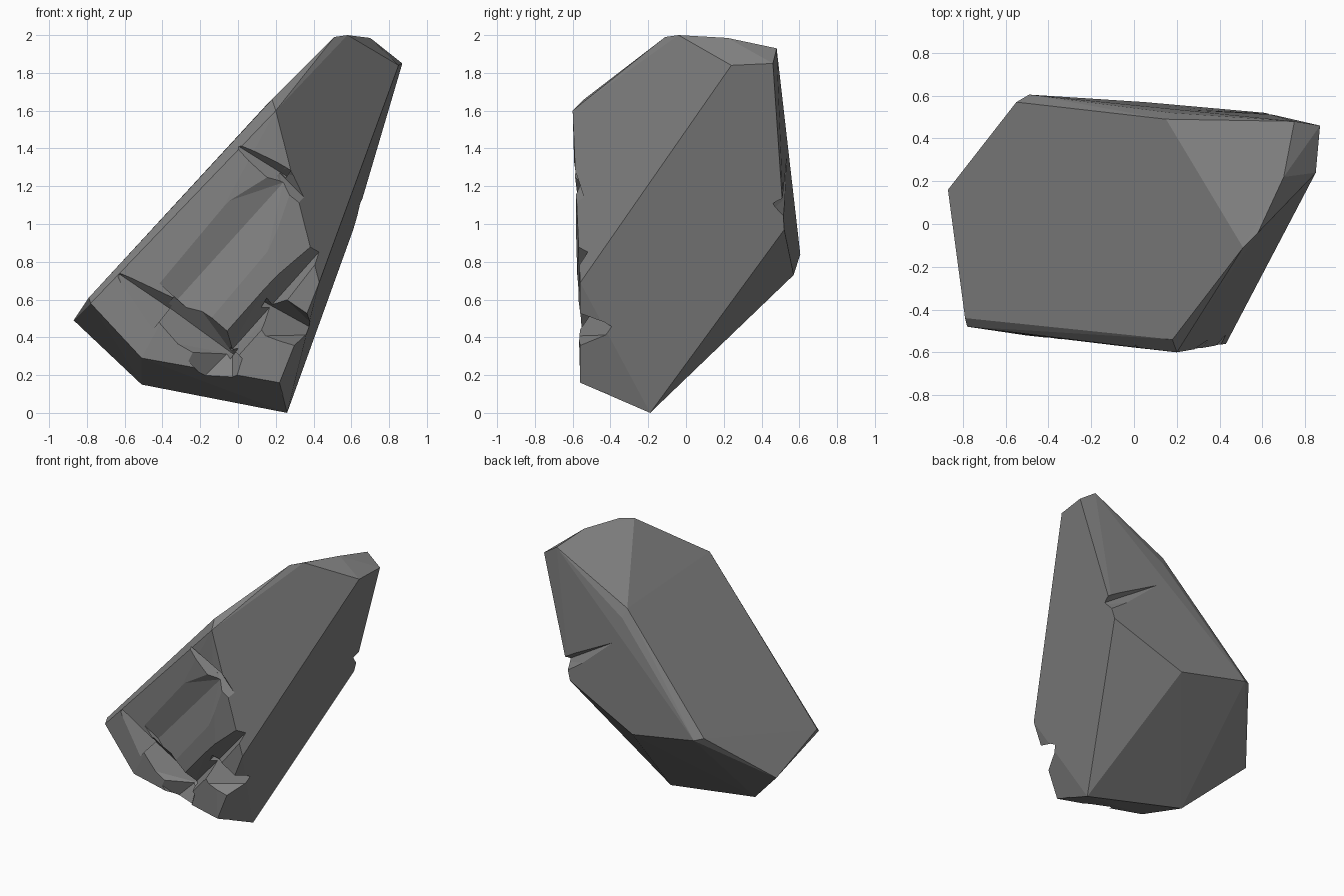
import bpy
import bmesh
from mathutils import Vector

if "Cube" in bpy.data.objects:
    bpy.data.objects.remove(bpy.data.objects["Cube"])

# Stone colour
stone = bpy.data.materials.new("grey_stone")
stone.use_nodes = True
GREY = (0.22, 0.22, 0.22, 1)
stone.diffuse_color = GREY
bsdf = stone.node_tree.nodes["Principled BSDF"]
bsdf.inputs["Base Color"].default_value = GREY
bsdf.inputs["Roughness"].default_value = 0.9


def hull(name, points):
    """Solid made from the convex hull of a few corner points."""
    bm = bmesh.new()
    verts = [bm.verts.new(p) for p in points]
    res = bmesh.ops.convex_hull(bm, input=verts)
    loose = {g for g in res["geom_interior"] + res["geom_unused"]
             if isinstance(g, bmesh.types.BMVert)}
    bmesh.ops.delete(bm, geom=list(loose), context="VERTS")
    bmesh.ops.dissolve_limit(bm, angle_limit=0.02, verts=bm.verts, edges=bm.edges)
    bmesh.ops.recalc_face_normals(bm, faces=bm.faces)
    mesh = bpy.data.meshes.new(name)
    bm.to_mesh(mesh)
    bm.free()
    mesh.materials.append(stone)
    obj = bpy.data.objects.new(name, mesh)
    bpy.context.collection.objects.link(obj)
    return obj


# Main body: leaning, faceted slab
rock = hull("rock_body", [
    # sloping top with its chamfered front and back edges
    (-.87, .16, .49), (-.79, -.44, .61), (-.78, -.48, .58),
    (.18, -.54, 1.66), (.20, -.60, 1.60),
    (-.55, .57, .86), (-.49, .605, .84), (.15, .49, 1.63), (.17, .52, 1.56),
    # rounded peak
    (.51, -.11, 1.99), (.58, -.04, 2), (.70, .22, 1.985), (.75, .48, 1.93),
    (.87, .46, 1.85), (.85, .24, 1.84),
    # side and underside
    (.43, -.56, .69), (.26, -.19, 0), (.41, .10, .42), (.61, .52, .97),
    (.05, .57, .73), (-.51, -.10, .15), (-.51, -.52, .29), (.22, -.56, .16),
])


def front_y(x, z):
    return -.494 - .061 * x - .058 * z


def back_y(x, z):
    return .655 - .085 * x - .055 * z


def crack(surface, side, start, end, lean=0.0):
    """Cut a tapering V groove; ends are (x, z, half width, depth)."""
    along = Vector((end[0] - start[0], end[1] - start[1])).normalized()
    across = Vector((-along.y, along.x))
    points = []
    for x, z, width, depth in (start, end):
        y = surface(x, z)
        out = 0.1
        for s in (-1, 1):
            w = width * s + (width * s - lean * width) * out / depth
            points.append((x + across.x * w, y + side * out, z + across.y * w))
        tip = lean * width
        points.append((x + across.x * tip, y - side * depth, z + across.y * tip))
    cutter = hull("crack_cutter", points)
    cutter.hide_render = True
    mod = rock.modifiers.new("crack", "BOOLEAN")
    mod.operation = "DIFFERENCE"
    mod.solver = "EXACT"
    mod.object = cutter
    bpy.context.view_layer.objects.active = rock
    bpy.ops.object.modifier_apply(modifier=mod.name)
    bpy.data.objects.remove(cutter)


# Front cracks: long lower split, branch, side notch, upper split, chips
for start, end, lean in [
    ((-.63, .73, .01, .01), (-.38, .53, .06, .04), .5),
    ((-.38, .56, .04, .03), (-.03, .30, .06, .09), .2),
    ((-.03, .34, .05, .08), (-.18, .19, .05, .03), 0),
    ((-.07, .31, .04, .06), (.42, .86, .04, .05), -.3),
    ((.13, .57, .05, .05), (.44, .39, .07, .18), .4),
    ((0, 1.41, .01, .01), (.25, 1.24, .05, .05), .3),
    ((.22, 1.27, .04, .05), (.36, 1.13, .04, .04), 0),
    ((-.32, .60, .05, .012), (.24, 1.22, .05, .025), 0),
    ((.21, .09, .04, .10), (.36, .13, .04, .14), 0),
]:
    crack(front_y, -1, start, end, lean)

# Back cracks: split from the side edge and a shallow lengthwise groove
for start, end, lean in [
    ((.70, 1.05, .07, .09), (.20, 1.38, .02, .02), -.3),
    ((-.25, .82, .04, .012), (.32, 1.30, .04, .02), 0),
]:
    crack(back_y, 1, start, end, lean)

for poly in rock.data.polygons:
    poly.use_smooth = False
